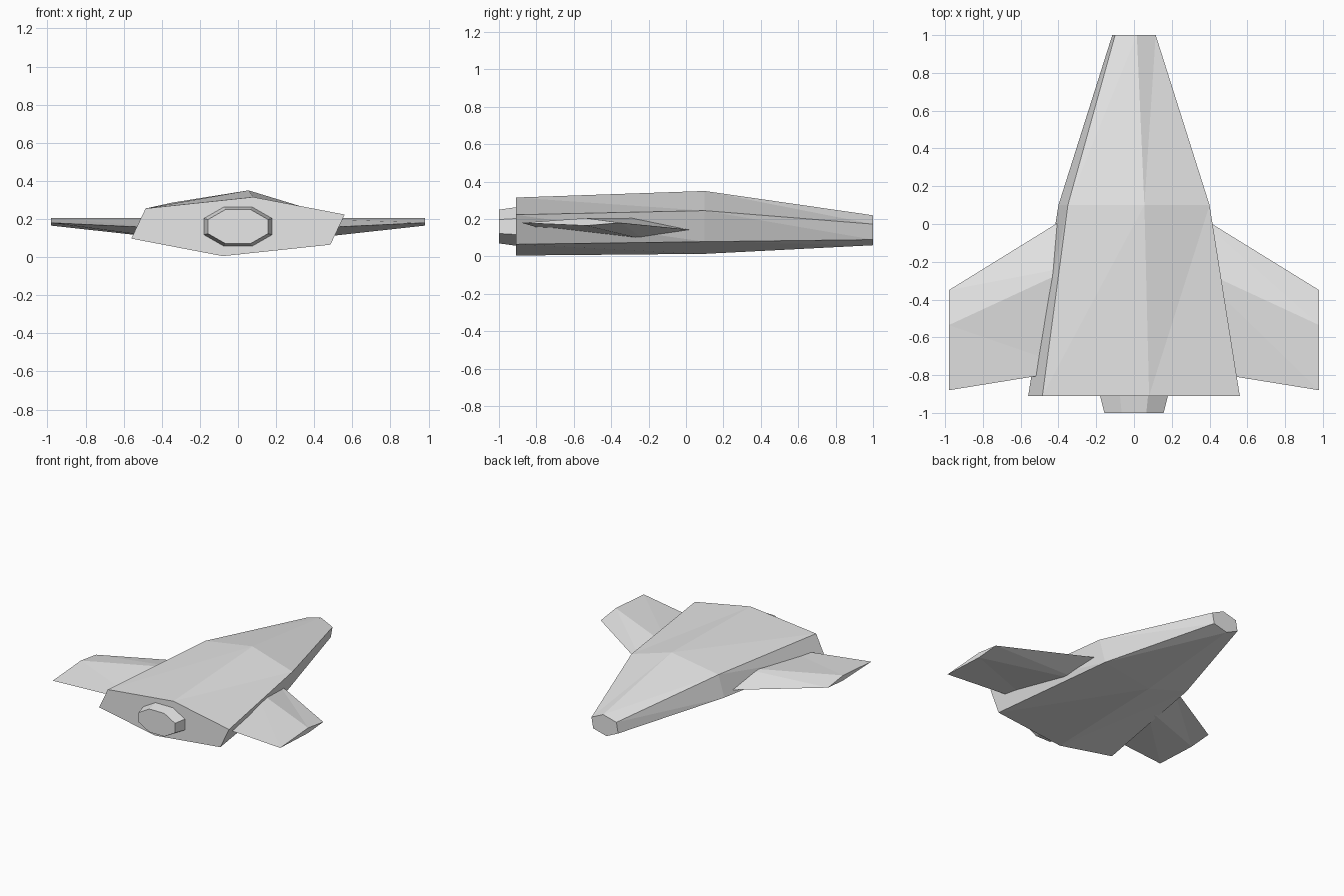
import bpy, bmesh, math

cube = bpy.data.objects.get("Cube")
if cube:
    bpy.data.objects.remove(cube, do_unlink=True)

# Single hull colour
grey = bpy.data.materials.new("hull_grey")
grey.use_nodes = True
COLOUR = (0.8, 0.8, 0.8, 1)
grey.diffuse_color = COLOUR
grey.node_tree.nodes["Principled BSDF"].inputs["Base Color"].default_value = COLOUR


def loft(name, rings):
    """Skin a run of equal-length rings with triangles and cap both ends."""
    bm = bmesh.new()
    loops = [[bm.verts.new(p) for p in ring] for ring in rings]
    for a, b in zip(loops, loops[1:]):
        for i in range(len(a)):
            j = (i + 1) % len(a)
            bm.faces.new((a[i], a[j], b[j]))
            bm.faces.new((a[i], b[j], b[i]))
    bm.faces.new(loops[0])
    bm.faces.new(loops[-1])
    bmesh.ops.recalc_face_normals(bm, faces=bm.faces)
    mesh = bpy.data.meshes.new(name)
    bm.to_mesh(mesh)
    bm.free()
    mesh.materials.append(grey)
    obj = bpy.data.objects.new(name, mesh)
    bpy.context.collection.objects.link(obj)
    return obj


def skewed_hexagon(y, centre_z, half):
    """Three corners, then the same three turned half way round."""
    return ([(x, y, centre_z + z) for x, z in half]
            + [(-x, y, centre_z - z) for x, z in half])


def octagon(y, centre_z, rx, rz):
    k = 1 / math.cos(math.pi / 8)
    angles = [math.pi / 8 + i * math.pi / 4 for i in range(8)]
    return [(rx * k * math.cos(a), y, centre_z + rz * k * math.sin(a)) for a in angles]


# Fuselage: engine end, shoulder, nose
loft("fuselage", [
    skewed_hexagon(-0.91, 0.16, [(0.08, 0.155), (0.56, 0.063), (0.485, -0.095)]),
    skewed_hexagon(0.10, 0.182, [(0.055, 0.168), (0.40, 0.063), (0.35, -0.103)]),
    skewed_hexagon(1.00, 0.14, [(0.015, 0.08), (0.115, 0.033), (0.10, -0.05)]),
])

# Engine nozzle
loft("engine_nozzle", [octagon(-0.88, 0.16, 0.187, 0.107),
                       octagon(-1.00, 0.16, 0.157, 0.09)])

# Wings: leading edge, upper ridge, trailing edge, lower ridge
root = [(0.30, 0.07, 0.138), (0.30, -0.22, 0.205), (0.30, -0.77, 0.148), (0.30, -0.22, 0.09)]
tip = [(0.98, -0.35, 0.18), (0.98, -0.535, 0.205), (0.98, -0.88, 0.18), (0.98, -0.535, 0.165)]
loft("left_wing", [root, tip])
loft("right_wing", [[(-x, y, z) for x, y, z in reversed(ring)] for ring in (root, tip)])
